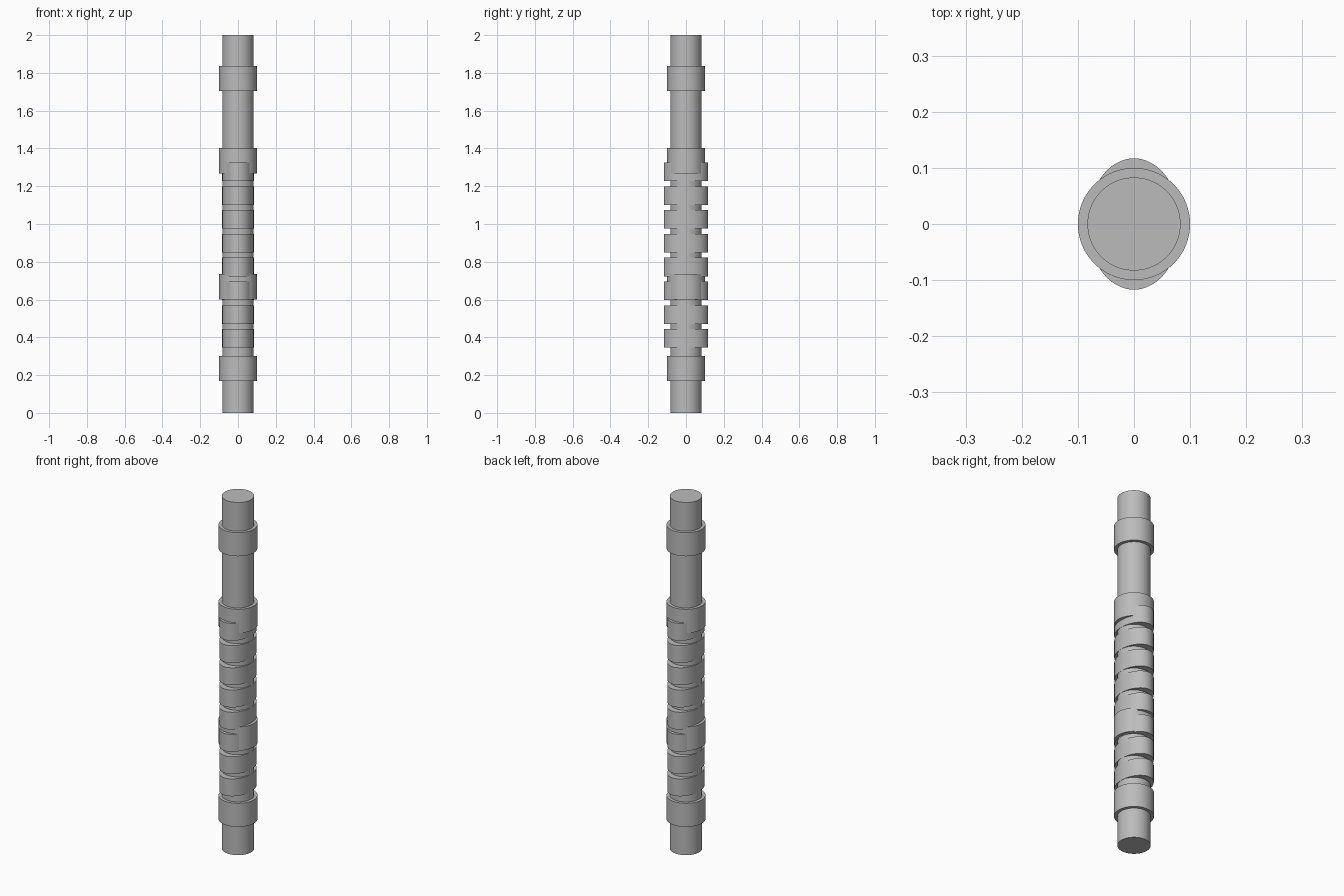
import bpy
import math

# Remove the default object
cube = bpy.data.objects.get("Cube")
if cube:
    bpy.data.objects.remove(cube, do_unlink=True)

# Single plain metal colour
GREY = (0.5, 0.5, 0.5, 1.0)
metal = bpy.data.materials.new("plain grey")
metal.use_nodes = True
metal.diffuse_color = GREY
metal.node_tree.nodes["Principled BSDF"].inputs["Base Color"].default_value = GREY


def round_part(name, rx, ry, bottom, top):
    """Upright round or oval cylinder between two heights."""
    bpy.ops.mesh.primitive_cylinder_add(
        vertices=64, radius=1, depth=1, location=(0, 0, (bottom + top) / 2))
    part = bpy.context.object
    part.name = name
    part.scale = (rx, ry, top - bottom)
    bpy.ops.object.transform_apply(location=False, rotation=False, scale=True)
    bpy.ops.object.shade_smooth_by_angle(angle=math.radians(30))
    part.data.materials.append(metal)
    return part


# Main shaft
round_part("shaft", 0.083, 0.083, 0, 2)

# Wide collars around the shaft
for i, bottom in enumerate((0.168, 0.601, 1.268, 1.703)):
    round_part(f"collar_{i + 1}", 0.1, 0.1, bottom, bottom + 0.134)

# Stack of oval grip rings, bulging to front and back
for i in range(8):
    bottom = 0.345 + 0.126 * i
    round_part(f"grip_ring_{i + 1}", 0.0835, 0.117, bottom, bottom + 0.0985)
